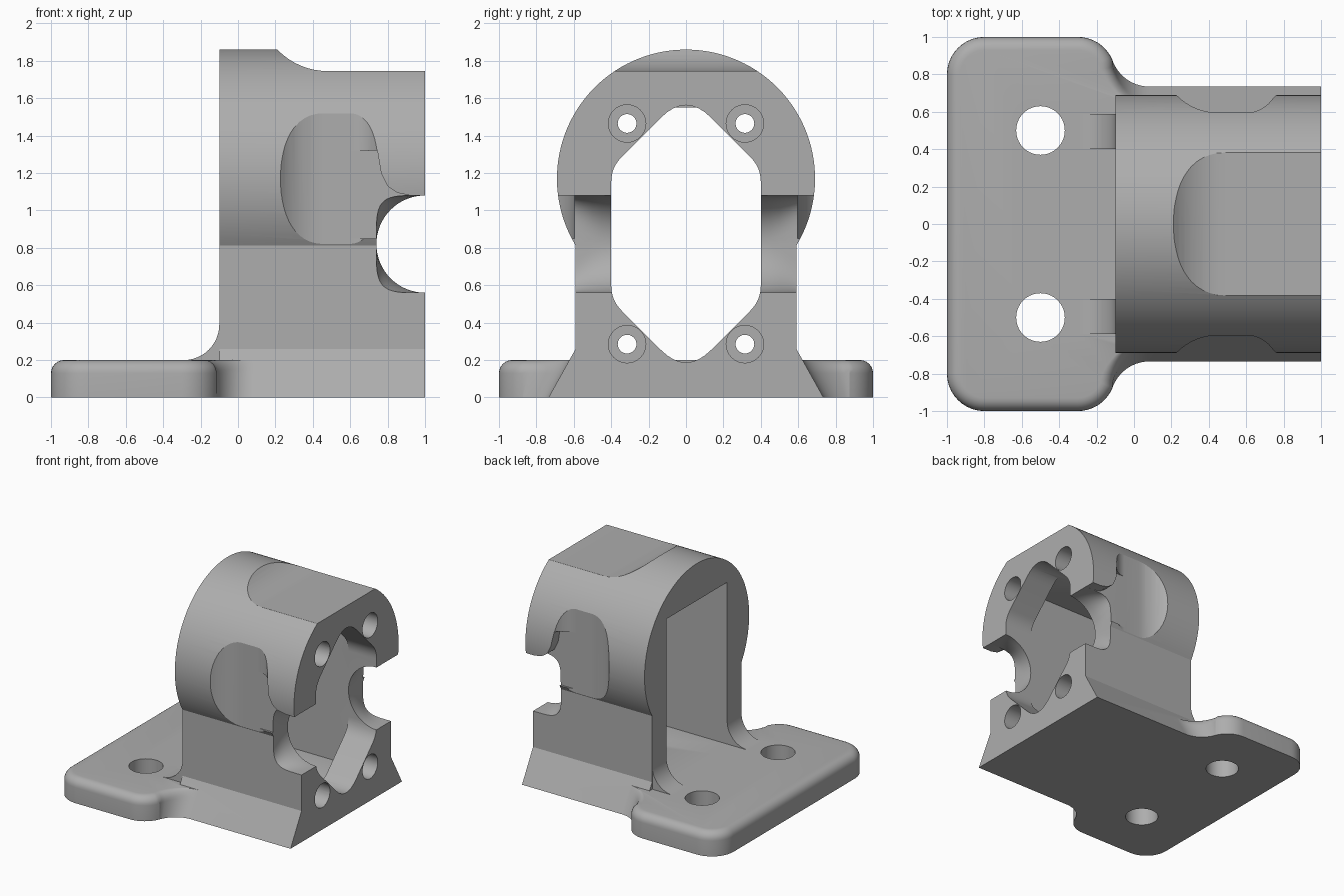
import bpy, bmesh, math
from mathutils import Vector

if "Cube" in bpy.data.objects:
    bpy.data.objects.remove(bpy.data.objects["Cube"])

grey = bpy.data.materials.new("plain_grey")
grey.use_nodes = True
COLOUR = (0.42, 0.42, 0.42, 1)
grey.diffuse_color = COLOUR
grey.node_tree.nodes["Principled BSDF"].inputs["Base Color"].default_value = COLOUR


def loft(name, rings):
    """Closed solid through rings with equal point counts."""
    bm = bmesh.new()
    rows = [[bm.verts.new(p) for p in ring] for ring in rings]
    n = len(rows[0])
    for a, b in zip(rows, rows[1:]):
        for i in range(n):
            j = (i + 1) % n
            bm.faces.new((a[i], a[j], b[j], b[i]))
    bm.faces.new(rows[0])
    bm.faces.new(rows[-1])
    bmesh.ops.recalc_face_normals(bm, faces=bm.faces)
    mesh = bpy.data.meshes.new(name)
    bm.to_mesh(mesh)
    bm.free()
    mesh.materials.append(grey)
    ob = bpy.data.objects.new(name, mesh)
    bpy.context.collection.objects.link(ob)
    return ob


def prism(name, pts, lo, hi, axis):
    place = {"x": lambda a, b, t: (t, a, b),
             "y": lambda a, b, t: (a, t, b),
             "z": lambda a, b, t: (a, b, t)}[axis]
    return loft(name, [[place(a, b, t) for a, b in pts] for t in (lo, hi)])


def arc(cx, cy, rx, start, end, n=16, ry=None):
    ry = rx if ry is None else ry
    angles = [math.radians(start + (end - start) * i / n) for i in range(n + 1)]
    return [(cx + rx * math.cos(a), cy + ry * math.sin(a)) for a in angles]


def circle(cx, cy, r, n=40):
    return arc(cx, cy, r, 0, 360, n)[:-1]


def rounded(corners, n=8):
    """Polygon with rounded corners, each given as (a, b, tangent length)."""
    pts = []
    for i, (a, b, d) in enumerate(corners):
        p = Vector((a, b))
        q = Vector(corners[i - 1][:2])
        r = Vector(corners[(i + 1) % len(corners)][:2])
        s, e = p + (q - p).normalized() * d, p + (r - p).normalized() * d
        for k in range(n + 1):
            t = k / n
            pts.append(tuple(s * (1 - t) ** 2 + p * 2 * t * (1 - t) + e * t * t))
    return pts


def apply_boolean(target, other, operation):
    mod = target.modifiers.new(other.name, "BOOLEAN")
    mod.operation, mod.solver, mod.object = operation, "EXACT", other
    bpy.context.view_layer.objects.active = target
    bpy.ops.object.modifier_apply(modifier=mod.name)
    bpy.data.objects.remove(other)


# Housing: round barrel on straight walls with a splayed foot
AXIS_Z, BARREL_R, WALL, FOOT, FOOT_Z = 1.17, 0.69, 0.59, 0.735, 0.26
drop = math.degrees(math.acos(WALL / BARREL_R))
profile = [(-WALL, FOOT_Z), (-FOOT, 0), (FOOT, 0), (WALL, FOOT_Z)]
profile += arc(0, AXIS_Z, BARREL_R, -drop, 180 + drop, 80)
housing = prism("bracket_housing", profile, -0.1, 1, "x")


# Base plate: rounded corners, soft top edge, neck sweeping into the foot
def plate_ring(z, inset):
    foot_y = FOOT - (FOOT - WALL) * z / FOOT_Z
    r = 0.2 - inset
    half = arc(0.08, 0.955, 0.21 + inset, 270, 202, 10, 0.955 - foot_y)
    half += arc(-0.3, 0.8, r, 22, 90, 10) + arc(-0.8, 0.8, r, 90, 180, 10)
    return [(x, y, z) for x, y in half + [(x, -y) for x, y in reversed(half)]]


PLATE, SOFT = 0.2, 0.07
levels = [(0, 0)]
for i in range(7):
    a = math.radians(15 * i)
    levels.append((PLATE - SOFT + SOFT * math.sin(a), SOFT * (1 - math.cos(a))))
apply_boolean(housing, loft("base_plate", [plate_ring(z, s) for z, s in levels]), "UNION")

# Curved webs where the walls meet the plate
web = arc(-0.29, 0.39, 0.19, 270, 360, 12) + [(0, 0.39), (0, 0.15), (-0.29, 0.15)]
for side in (-1, 1):
    y0, y1 = sorted((side * 0.395, side * 0.588))
    apply_boolean(housing, prism("wall_web", web, y0, y1, "y"), "UNION")

cutters = []

# Rear cavity and the rounded six-sided opening in the end wall
cavity = [(-0.4, PLATE), (0.4, PLATE), (0.4, 1.55), (-0.4, 1.55)]
cutters.append(prism("cavity", cavity, -0.4, 0.74, "x"))
opening = rounded([(0, 1.63, 0.19), (0.4, 1.23, 0.08), (0.4, 0.52, 0.08),
                   (0, 0.12, 0.19), (-0.4, 0.52, 0.08), (-0.4, 1.23, 0.08)])
cutters.append(prism("end_opening", opening, 0.6, 1.2, "x"))

# Flat relief on top of the barrel
relief = arc(0.48, 2.119, 0.374, 180, 270) + [(1.2, 1.745), (1.2, 2.119)]
cutters.append(prism("top_relief", relief, -1, 1, "y"))

# Flared side port: round inside, squarer outside
def port_ring(y, power):
    ring = []
    for c, s in circle(0, 0, 1, 64):
        ring.append((1 + 0.26 * math.copysign(abs(c) ** (2 / power), c), y,
                     0.82 + 0.26 * math.copysign(abs(s) ** (2 / power), s)))
    return ring


for side in (-1, 1):
    # Scooped relief beside the barrel
    scoop = arc(0.45, 0.905, 0.31, 180, 270) + arc(0.6, 0.765, 0.17, 270, 360)
    scoop += [(0.77, 1.1), (0.14, 1.1)]
    cutters.append(prism("side_scoop", [(x, side * y) for x, y in scoop], 0.7, 1.8, "z"))
    port = [(0.3, 2), (0.4, 2), (0.45, 2.2), (0.5, 2.6), (0.55, 3.4), (0.6, 5), (0.9, 5)]
    cutters.append(loft("side_port", [port_ring(side * y, p) for y, p in port]))
    # Rounded blend from the scoop into the port
    blend = [(0.6, 0.85), (0.6, 1.32), (0.745, 1.32), (0.765, 1.2), (0.8, 1.13),
             (0.85, 1.095), (0.92, 1.08), (1.2, 1.08), (1.2, 0.85)]
    y0, y1 = sorted((side * 0.595, side * 0.9))
    cutters.append(prism("port_blend", blend, y0, y1, "y"))
    # Mounting holes in the plate
    cutters.append(prism("plate_hole", circle(-0.5, side * 0.5, 0.13), -0.1, 0.4, "z"))
    # Counterbored screw holes in the end wall
    for z in (0.285, 1.465):
        cutters.append(prism("screw_hole", circle(side * 0.315, z, 0.05), 0.6, 1.1, "x"))
        cutters.append(prism("counterbore", circle(side * 0.315, z, 0.1), 0.85, 1.1, "x"))

for cutter in cutters:
    apply_boolean(housing, cutter, "DIFFERENCE")

bpy.ops.object.select_all(action="DESELECT")
housing.select_set(True)
bpy.context.view_layer.objects.active = housing
bpy.ops.object.shade_smooth_by_angle(angle=math.radians(25))
